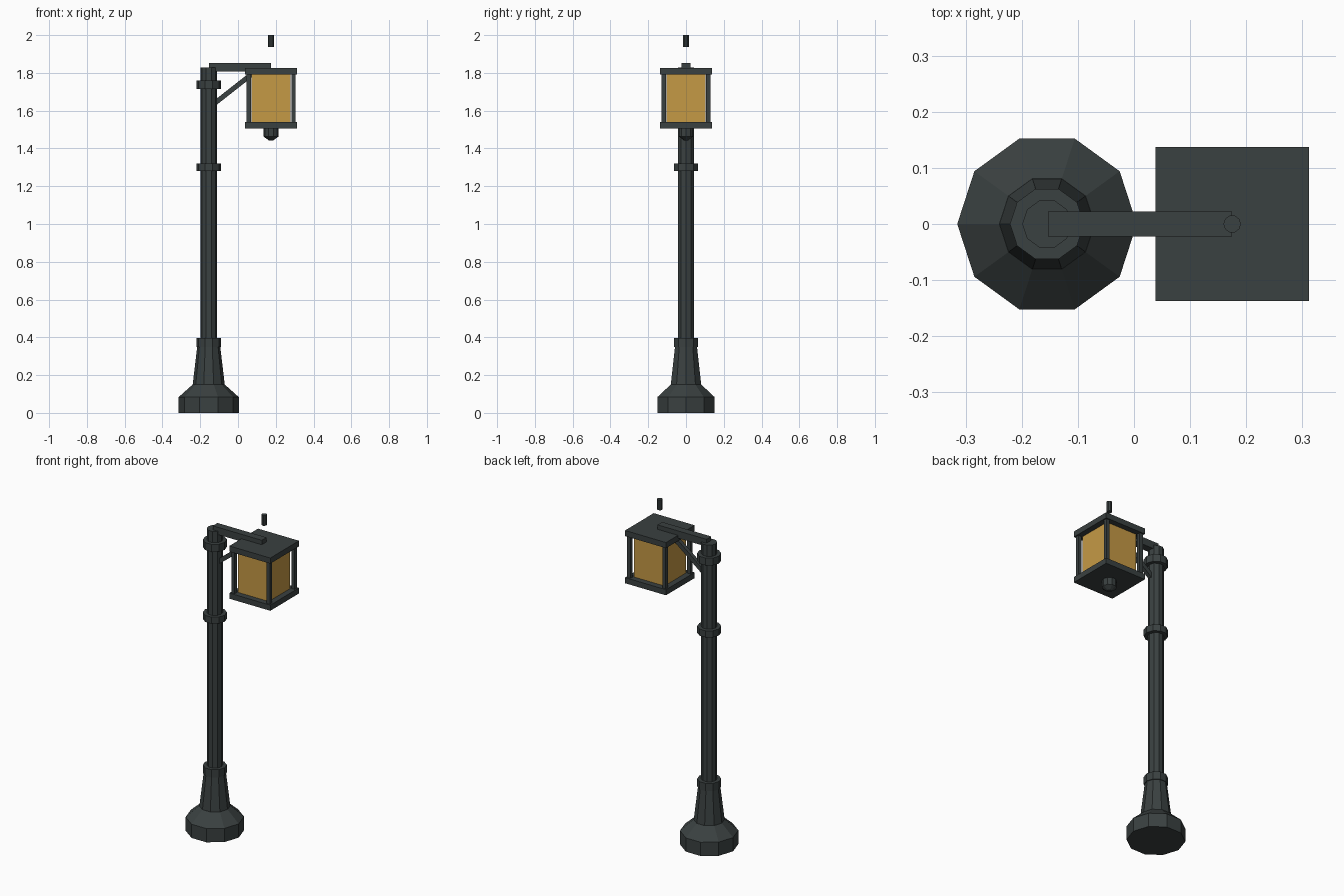
import bpy, bmesh
from math import sin, cos, pi, atan2, hypot
from mathutils import Matrix, Vector

cube = bpy.data.objects.get("Cube")
if cube:
    bpy.data.objects.remove(cube, do_unlink=True)

POST_X, LAMP_X = -0.155, 0.175


def make_material(name, colour, roughness):
    mat = bpy.data.materials.new(name)
    mat.use_nodes = True
    mat.diffuse_color = (*colour, 1)
    shader = mat.node_tree.nodes["Principled BSDF"]
    shader.inputs["Base Color"].default_value = (*colour, 1)
    shader.inputs["Roughness"].default_value = roughness
    return mat


iron = make_material("dark_iron", (0.042, 0.052, 0.052), 0.7)
amber = make_material("amber_glass", (0.56, 0.32, 0.06), 0.5)


def finish(name, bm, mat):
    bmesh.ops.recalc_face_normals(bm, faces=bm.faces)
    mesh = bpy.data.meshes.new(name)
    bm.to_mesh(mesh)
    bm.free()
    mesh.materials.append(mat)
    obj = bpy.data.objects.new(name, mesh)
    bpy.context.collection.objects.link(obj)
    return obj


def turned(name, x, profile, sides=10):
    """Faceted turned part from (radius, height) pairs, capped at both ends."""
    bm = bmesh.new()
    rings = [[bm.verts.new((x + r * cos(2 * pi * i / sides), r * sin(2 * pi * i / sides), z))
              for i in range(sides)] for r, z in profile]
    for low, high in zip(rings, rings[1:]):
        for i in range(sides):
            j = (i + 1) % sides
            bm.faces.new((low[i], low[j], high[j], high[i]))
    bm.faces.new(rings[0])
    bm.faces.new(rings[-1])
    return finish(name, bm, mat=iron)


def box(name, centre, size, mat=iron, tilt=0):
    bm = bmesh.new()
    place = Matrix.Translation(centre) @ Matrix.Rotation(tilt, 4, "Y")
    bmesh.ops.create_cube(bm, size=1, matrix=place @ Matrix.Diagonal((*size, 1)))
    return finish(name, bm, mat)


# Post: stepped foot, tapered plinth, shaft and collars
turned("foot", POST_X, [(0.16, 0), (0.16, 0.083), (0.085, 0.15)])
turned("plinth", POST_X, [(0.085, 0.148), (0.06, 0.36)])
turned("shaft", POST_X, [(0.044, 0.3), (0.044, 1.828)])
for name, low, high in (("lower_collar", 0.35, 0.397),
                        ("middle_collar", 1.28, 1.32),
                        ("upper_collar", 1.715, 1.76)):
    turned(name, POST_X, [(0.066, low), (0.066, high)])

# Arm and diagonal brace
box("arm", (0.011, 0, 1.83), (0.328, 0.045, 0.044))
start, end = Vector((-0.125, 0, 1.638)), Vector((0.075, 0, 1.795))
run = end - start
box("brace", (start + end) / 2, (hypot(run.x, run.z), 0.024, 0.026),
    tilt=-atan2(run.z, run.x))

# Lantern: plates, glass and four corner bars
for name, z in (("lantern_roof", 1.808), ("lantern_floor", 1.523)):
    box(name, (LAMP_X, 0, z), (0.274, 0.274, 0.034))
box("lantern_glass", (LAMP_X, 0, 1.665), (0.205, 0.205, 0.26), amber)
for side_x, x_name in ((-1, "right"), (1, "left")):
    for side_y, y_name in ((-1, "front"), (1, "back")):
        box(f"{y_name}_{x_name}_bar", (LAMP_X + side_x * 0.118, side_y * 0.118, 1.665),
            (0.022, 0.022, 0.26))

# Knob under the lantern and the finial above it
turned("bottom_knob", LAMP_X, [(0.012, 1.443), (0.04, 1.463), (0.04, 1.51)])
turned("finial", LAMP_X, [(0.0155, 1.938), (0.0155, 2.0)])
